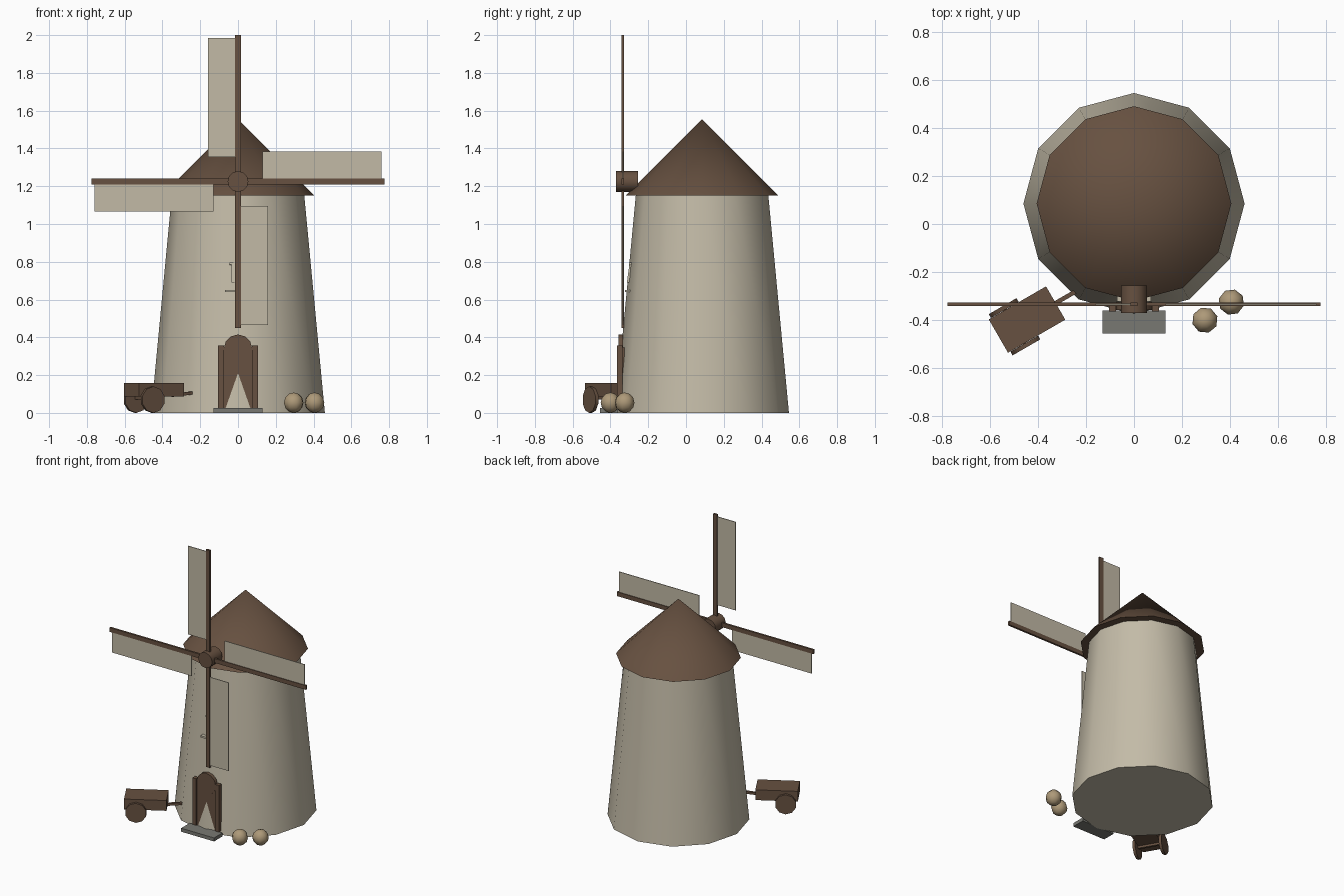
import bpy
import bmesh
import math
from mathutils import Matrix, Vector

cube = bpy.data.objects.get("Cube")
if cube:
    bpy.data.objects.remove(cube, do_unlink=True)


def material(name, rgb):
    m = bpy.data.materials.new(name)
    m.use_nodes = True
    m.diffuse_color = (*rgb, 1)
    m.node_tree.nodes["Principled BSDF"].inputs["Base Color"].default_value = (*rgb, 1)
    return m


PLASTER = material("plaster", (0.55, 0.50, 0.39))
CANVAS = material("canvas", (0.54, 0.49, 0.38))
WOOD = material("brown wood", (0.135, 0.082, 0.052))
STONE = material("grey stone", (0.19, 0.19, 0.17))
SACKING = material("sacking", (0.42, 0.32, 0.19))


def finish(name, bm, mat, matrix, smooth=None):
    bm.transform(matrix)
    bmesh.ops.recalc_face_normals(bm, faces=bm.faces)
    mesh = bpy.data.meshes.new(name)
    bm.to_mesh(mesh)
    bm.free()
    mesh.materials.append(mat)
    ob = bpy.data.objects.new(name, mesh)
    bpy.context.collection.objects.link(ob)
    if smooth:
        bpy.ops.object.select_all(action='DESELECT')
        ob.select_set(True)
        bpy.context.view_layer.objects.active = ob
        bpy.ops.object.shade_smooth_by_angle(angle=math.radians(smooth))
    return ob


def box(name, size, loc, mat, parent=Matrix()):
    bm = bmesh.new()
    bmesh.ops.create_cube(bm, size=1)
    return finish(name, bm, mat, parent @ Matrix.Translation(loc) @ Matrix.Diagonal((*size, 1)))


def cone(name, sides, r1, r2, depth, loc, mat, parent=Matrix(), axis='Z', smooth=40):
    bm = bmesh.new()
    bmesh.ops.create_cone(bm, cap_ends=True, segments=sides, radius1=r1, radius2=r2, depth=depth)
    turn = Matrix.Rotation(math.pi / 2, 4, 'X') if axis == 'Y' else Matrix()
    return finish(name, bm, mat, parent @ Matrix.Translation(loc) @ turn, smooth)


# Tower and cap roof
cone("tower", 12, 0.46, 0.35, 1.16, (0, 0.085, 0.58), PLASTER)
cone("roof", 12, 0.405, 0, 0.405, (0, 0.085, 1.3525), WOOD)

# Hub and four sails
cone("hub", 12, 0.055, 0.055, 0.115, (0, -0.3125, 1.225), WOOD, axis='Y')
for i, side in enumerate(("top", "left", "bottom", "right")):
    spin = Matrix.Translation((0, -0.334, 1.225)) @ Matrix.Rotation(i * math.pi / 2, 4, 'Y')
    box(side + "_sail_beam", (0.03, 0.014, 0.775), (0, 0, 0.3875), WOOD, spin)
    box(side + "_sail_cloth", (0.145, 0.005, 0.63), (-0.0875, 0, 0.445), CANVAS, spin)

# Arched door with posts and a step
box("door", (0.15, 0.03, 0.32), (0, -0.34, 0.185), WOOD)
cone("door_arch", 12, 0.075, 0.075, 0.024, (0, -0.346, 0.34), WOOD, axis='Y')
for x, side in ((0.09, "left"), (-0.09, "right")):
    box(side + "_door_post", (0.03, 0.03, 0.335), (x, -0.35, 0.19), WOOD)
box("door_step", (0.26, 0.095, 0.025), (0, -0.4075, 0.0125), STONE)

# Small window, almost flush with the wall
box("window_sill", (0.14, 0.03, 0.012), (0, -0.308, 0.645), PLASTER)
lean = Matrix.Translation((0, -0.3, 0.74)) @ Matrix.Rotation(math.radians(-8), 4, 'X')
box("window_pane", (0.07, 0.012, 0.1), (0, 0, 0), PLASTER, lean)
box("window_lintel", (0.09, 0.014, 0.012), (0, -0.002, 0.05), PLASTER, lean)

# Handcart
cart = Matrix.Translation((-0.445, -0.3975, 0)) @ Matrix.Rotation(math.radians(30), 4, 'Z')
box("cart_body", (0.275, 0.16, 0.073), (0, 0, 0.122), WOOD, cart)
box("cart_axle", (0.016, 0.18, 0.016), (-0.06, 0, 0.078), WOOD, cart)
for y, side in ((0.09, "left"), (-0.09, "right")):
    cone(side + "_cart_wheel", 10, 0.07, 0.07, 0.018, (-0.06, y, 0.07), WOOD, cart, 'Y')
tilt = Matrix.Translation((0.18, 0, 0.1)) @ Matrix.Rotation(math.radians(-6), 4, 'Y')
box("cart_handle", (0.14, 0.018, 0.016), (0, 0, 0), WOOD, cart @ tilt)

# Two round sacks
for i, (x, y) in enumerate(((0.295, -0.4), (0.405, -0.325))):
    bm = bmesh.new()
    bmesh.ops.create_uvsphere(bm, u_segments=8, v_segments=6, radius=0.054)
    place = Matrix.Translation(Vector((x, y, 0.054))) @ Matrix.Rotation(0.3 + i, 4, 'Z')
    finish("sack_%d" % (i + 1), bm, SACKING, place, 60)
